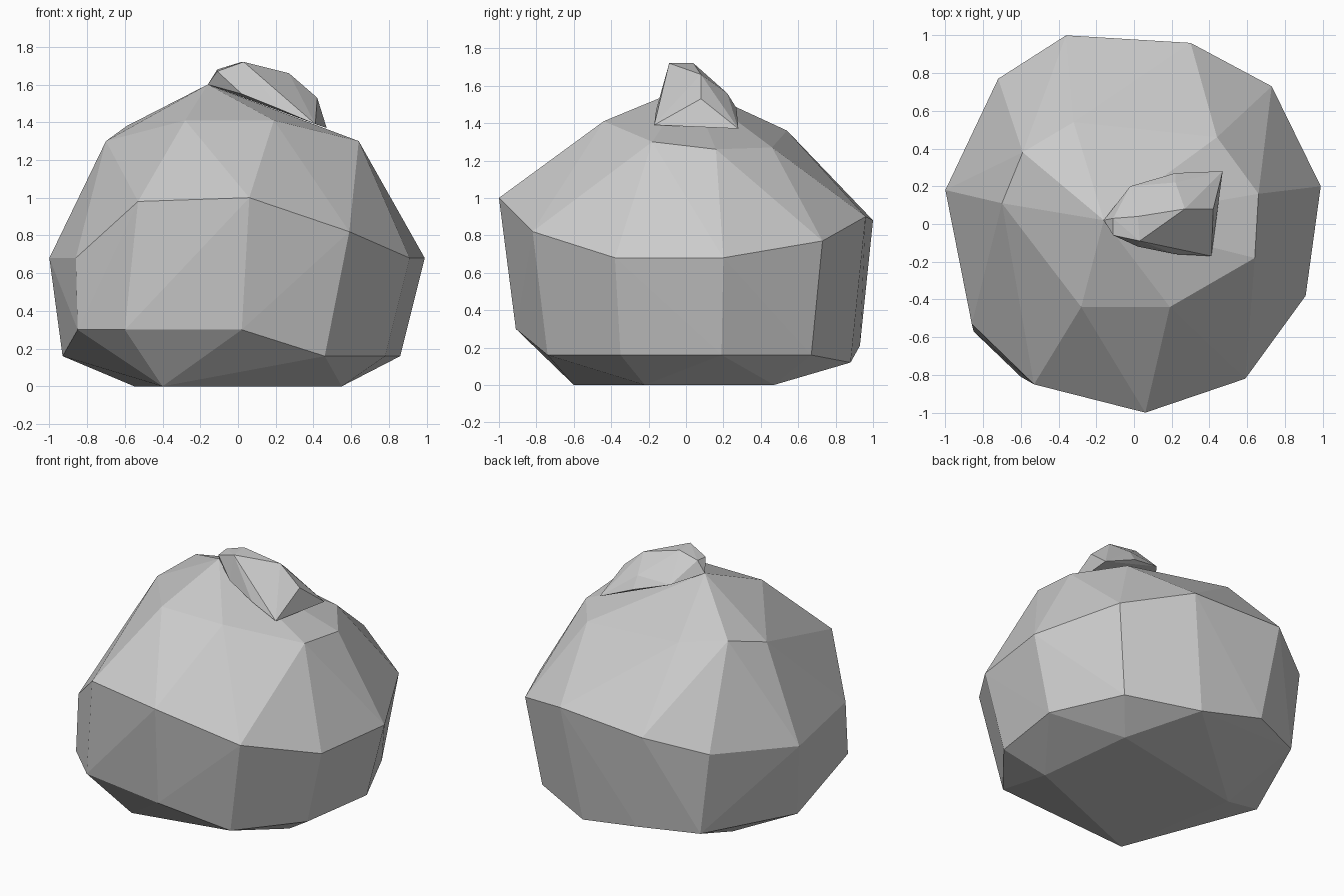
import bpy
import bmesh

if "Cube" in bpy.data.objects:
    bpy.data.objects.remove(bpy.data.objects["Cube"], do_unlink=True)


def make_material(name, colour):
    material = bpy.data.materials.new(name)
    material.use_nodes = True
    material.diffuse_color = colour
    shader = next(n for n in material.node_tree.nodes if n.type == "BSDF_PRINCIPLED")
    shader.inputs["Base Color"].default_value = colour
    return material


def faceted_solid(name, rings, material):
    """Wrap a tight faceted skin around a stack of irregular rings."""
    bm = bmesh.new()
    for ring in rings:
        for point in ring:
            bm.verts.new(point)
    hull = bmesh.ops.convex_hull(bm, input=list(bm.verts))
    unused = set(hull["geom_interior"]) | set(hull["geom_unused"])
    loose = [v for v in unused if isinstance(v, bmesh.types.BMVert) and v.is_valid]
    bmesh.ops.delete(bm, geom=loose, context="VERTS")
    bmesh.ops.recalc_face_normals(bm, faces=list(bm.faces))
    for face in bm.faces:
        face.smooth = False
    mesh = bpy.data.meshes.new(name)
    bm.to_mesh(mesh)
    bm.free()
    mesh.materials.append(material)
    obj = bpy.data.objects.new(name, mesh)
    bpy.context.collection.objects.link(obj)
    return obj


pale_grey = make_material("pale grey", (0.6, 0.6, 0.6, 1.0))

# Body: flat foot, lower rim, widest girdle, shoulder and peak
foot = [(-.4, -.6, 0), (.55, -.22, 0), (.47, .47, 0), (-.55, .27, 0)]
lower_rim = [
    (.02, -.91, .3), (.46, -.74, .16), (.78, -.35, .16), (.86, .19, .16),
    (.64, .67, .16), (.18, .88, .12), (-.27, .93, .21), (-.65, .77, .2),
    (-.93, .1, .16), (-.85, -.57, .3), (-.6, -.81, .3),
]
girdle = [
    (.06, -1, 1), (.59, -.82, .82), (.91, -.38, .68), (.99, .2, .68),
    (.73, .73, .77), (.3, .96, .9), (-.36, 1, .88), (-.72, .77, .77),
    (-1, .18, .68), (-.86, -.53, .68), (-.53, -.85, .98),
]
shoulder = [
    (.19, -.44, 1.41), (.64, -.18, 1.3), (.66, .16, 1.26), (.44, .46, 1.27),
    (-.32, .54, 1.36), (-.59, .38, 1.38), (-.7, .11, 1.3), (-.28, -.44, 1.41),
]
peak = [(-.16, .02, 1.6)]
faceted_solid("body", [foot, lower_rim, girdle, shoulder, peak], pale_grey)

# Cap stone: leaning lump resting on the slope beside the peak
cap_edge = [
    (-.16, .02, 1.6), (.02, -.12, 1.55), (.22, -.16, 1.47), (.41, -.17, 1.39),
    (.47, .28, 1.37), (.22, .27, 1.48), (-.02, .2, 1.55),
]
cap_top = [
    (-.11, -.06, 1.67), (-.11, .03, 1.68), (.03, -.09, 1.72), (.02, .04, 1.72),
    (.27, .08, 1.66), (.42, .08, 1.53), (.22, .22, 1.56),
]
faceted_solid("cap_stone", [cap_edge, cap_top], pale_grey)
